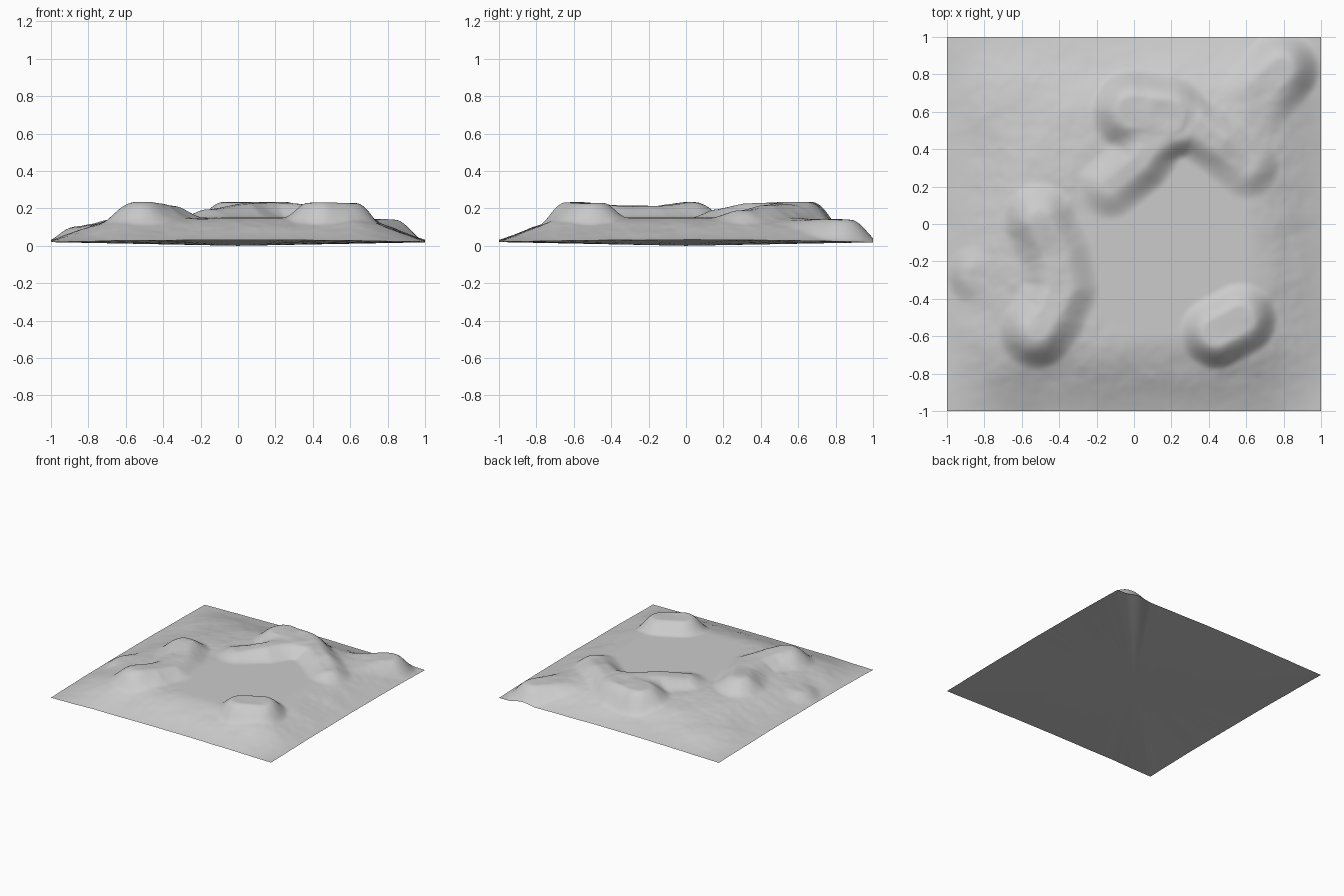
import bpy, bmesh, math
from mathutils import Vector, noise

if "Cube" in bpy.data.objects:
    bpy.data.objects.remove(bpy.data.objects["Cube"])

N = 150          # grid cells per side
LAKE = 0.15      # height of the flat basin

# Ridges: (points as x, y, height), core radius, outer radius
RIDGES = [
    ([(-0.76, -0.27, 0.115), (-0.84, -0.27, 0.10)], 0.03, 0.17),               # west shoulder
    ([(0.64, 0.66, 0.145), (0.79, 0.83, 0.14)], 0.05, 0.21),                   # north-east spur
    ([(-0.50, 0.02, 0.232), (-0.42, -0.16, 0.215), (-0.39, -0.34, 0.218),
      (-0.45, -0.48, 0.222), (-0.52, -0.57, 0.232)], 0.04, 0.21),              # west ridge
    ([(0.00, 0.60, 0.232), (0.18, 0.57, 0.232)], 0.08, 0.24),                  # north hill
    ([(-0.13, 0.20, 0.195), (0.03, 0.33, 0.225), (0.16, 0.53, 0.232),
      (0.33, 0.52, 0.222), (0.47, 0.42, 0.215), (0.60, 0.31, 0.19)], 0.03, 0.18),  # basin rim
    ([(0.44, -0.58, 0.23), (0.57, -0.51, 0.23)], 0.065, 0.20),                 # south-east mound
]


def smooth(t):
    t = max(0.0, min(1.0, t))
    return t * t * (3 - 2 * t)


def ridge_at(x, y, pts, core, outer):
    """Blend weight and target height of a ridge at x, y."""
    best, height = 9.0, 0.0
    for (ax, ay, ah), (bx, by, bh) in zip(pts, pts[1:]):
        dx, dy = bx - ax, by - ay
        t = max(0, min(1, ((x - ax) * dx + (y - ay) * dy) / (dx * dx + dy * dy)))
        d = math.hypot(x - ax - t * dx, y - ay - t * dy)
        if d < best:
            best, height = d, ah + t * (bh - ah)
    return 1 - smooth((best - core) / (outer - core)), height


def ramp(d):
    """Slope from the outer edge up to the plateau."""
    t = max(0.0, min(1.0, d / 0.42))
    return 0.5 * smooth(t) + 0.5 * (1 - (1 - t) ** 2)


def height(x, y):
    edge = ramp(1 - abs(x)) * ramp(1 - abs(y))
    # the north-west lies lower than the basin
    low = 0.045 * smooth((y - x - 0.55) / 0.8)
    rim = 0.02 + 0.012 * (1 - max(abs(x), abs(y)) ** 2 * min(abs(x), abs(y)) ** 2)
    z = rim + (LAKE - rim - low) * edge
    for pts, core, outer in RIDGES:
        w, h = ridge_at(x, y, pts, core, outer)
        z += (max(h, z) - z) * w
    # gentle ground noise outside the flat basin
    basin = 1 - smooth((math.hypot((x - 0.2) / 0.48, (y + 0.15) / 0.5) - 0.85) / 0.4)
    n = noise.fractal(Vector((x * 3.5, y * 3.5, 4.2)), 0.9, 2.0, 4)
    z += 0.008 * n * (1 - basin) * (0.25 + 0.75 * min(1, edge * 2))
    return max(0.012, min(0.234, z))


# Terrain surface
bm = bmesh.new()
bmesh.ops.create_grid(bm, x_segments=N, y_segments=N, size=1)
for v in bm.verts:
    v.co.z = height(v.co.x, v.co.y)

# Underside: shallow fan from the rim to the lowest point
rim_edges = [e for e in bm.edges if e.is_boundary]
centre = bm.verts.new((0, 0, 0))
for e in rim_edges:
    bm.faces.new((e.verts[0], e.verts[1], centre))
bmesh.ops.recalc_face_normals(bm, faces=bm.faces[:])

mesh = bpy.data.meshes.new("terrain")
bm.to_mesh(mesh)
bm.free()

grey = bpy.data.materials.new("ground grey")
grey.diffuse_color = (0.6, 0.6, 0.6, 1)
grey.use_nodes = True
grey.node_tree.nodes["Principled BSDF"].inputs["Base Color"].default_value = grey.diffuse_color
mesh.materials.append(grey)

terrain = bpy.data.objects.new("terrain", mesh)
bpy.context.collection.objects.link(terrain)
bpy.context.view_layer.objects.active = terrain
terrain.select_set(True)
bpy.ops.object.shade_smooth_by_angle(angle=math.radians(60))
